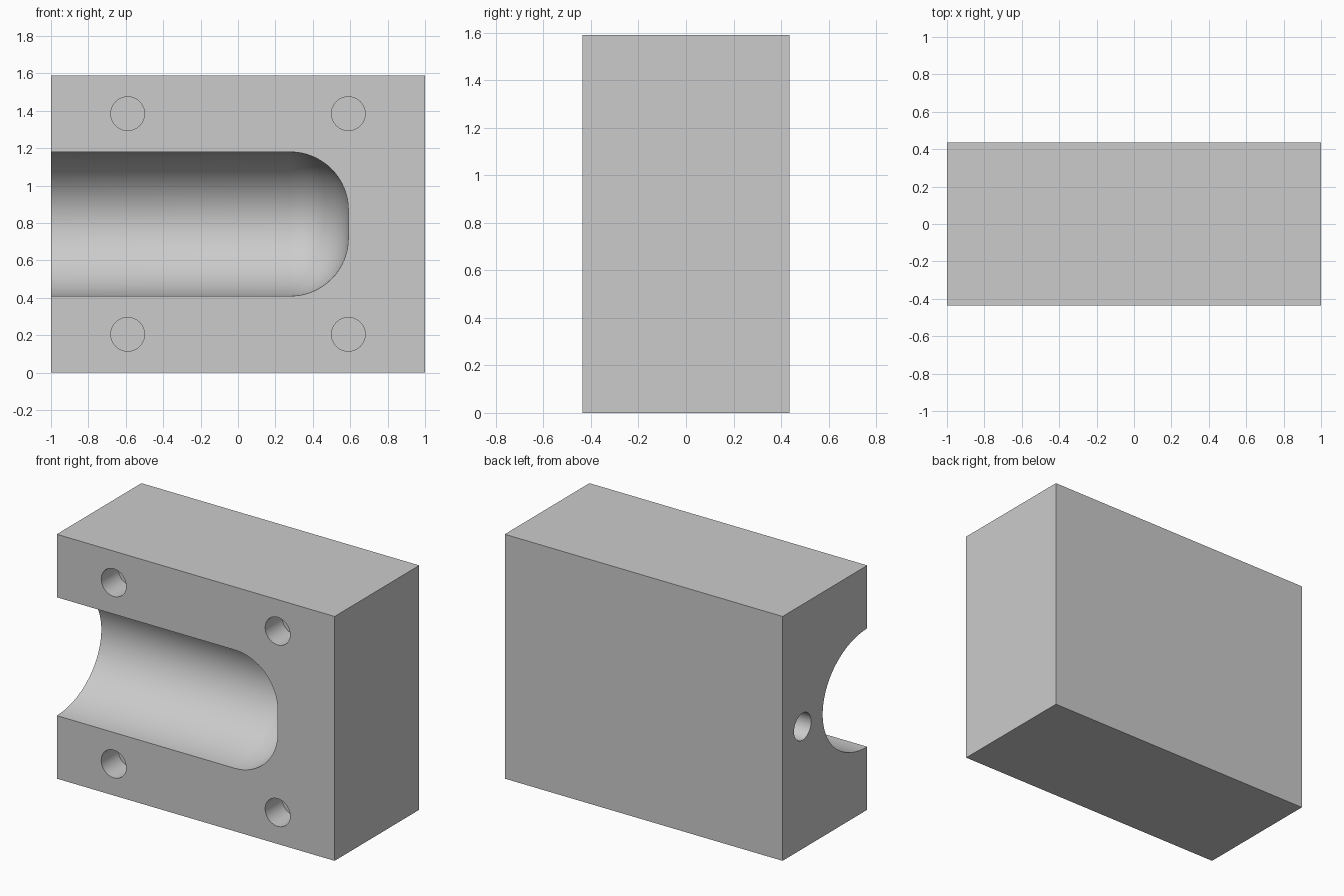
import bpy, bmesh, math
from mathutils import Matrix

WIDTH, DEPTH, HEIGHT = 2.0, 0.87, 1.59
FRONT, MID = -DEPTH / 2, HEIGHT / 2

cube = bpy.data.objects.get("Cube")
if cube:
    bpy.data.objects.remove(cube, do_unlink=True)

grey = bpy.data.materials.new("plain_grey")
grey.use_nodes = True
grey.diffuse_color = (0.6, 0.6, 0.6, 1)
grey.node_tree.nodes["Principled BSDF"].inputs["Base Color"].default_value = (0.6, 0.6, 0.6, 1)


def finish(bm, name):
    bmesh.ops.recalc_face_normals(bm, faces=bm.faces)
    mesh = bpy.data.meshes.new(name)
    bm.to_mesh(mesh)
    bm.free()
    mesh.materials.append(grey)
    obj = bpy.data.objects.new(name, mesh)
    bpy.context.collection.objects.link(obj)
    return obj


def lathe(name, profile, matrix, segments=64):
    """Closed solid turned around the x axis from (x, radius) points."""
    bm = bmesh.new()
    rings = []
    for x, r in profile:
        angles = [math.tau * i / segments for i in range(segments)]
        rings.append([bm.verts.new((x, r * math.cos(a), r * math.sin(a))) for a in angles])
    for a, b in zip(rings, rings[1:]):
        for i in range(segments):
            j = (i + 1) % segments
            bm.faces.new((a[i], a[j], b[j], b[i]))
    bm.faces.new(rings[0])
    bm.faces.new(rings[-1])
    bm.transform(matrix)
    return finish(bm, name)


# Main block
bm = bmesh.new()
bmesh.ops.create_cube(bm, size=1)
bm.transform(Matrix.Translation((0, 0, MID)) @ Matrix.Diagonal((WIDTH, DEPTH, HEIGHT, 1)))
block = finish(bm, "block")

# Trough with a rounded blind end, open at one side
RADIUS, FILLET, END = 0.385, 0.31, 0.59
profile = [(-1.2, RADIUS)]
for i in range(17):
    a = math.pi / 2 * i / 16
    profile.append((END - FILLET + FILLET * math.sin(a), RADIUS - FILLET + FILLET * math.cos(a)))
place = Matrix.Translation((0, FRONT, MID)) @ Matrix.Diagonal((1, 1.19, 1, 1))
cutters = [lathe("trough_cutter", profile, place, 96)]

# Four blind holes in the front
for x in (-0.59, 0.59):
    for z in (MID - 0.59, MID + 0.59):
        turn = Matrix.Translation((x, FRONT, z)) @ Matrix.Rotation(math.pi / 2, 4, "Z")
        cutters.append(lathe("front_hole_cutter", [(-0.1, 0.09), (0.175, 0.09)], turn))

# Blind hole in the side, behind the trough
cutters.append(lathe("side_hole_cutter", [(-0.1, 0.088), (0.8, 0.088)],
                     Matrix.Translation((-WIDTH / 2, 0.23, MID))))

# Cut everything out of the block, then drop the cutters
bpy.ops.object.select_all(action="DESELECT")
bpy.context.view_layer.objects.active = block
block.select_set(True)
for cutter in cutters:
    cutter.hide_render = True
    mod = block.modifiers.new(cutter.name, "BOOLEAN")
    mod.operation = "DIFFERENCE"
    mod.solver = "EXACT"
    mod.object = cutter
    bpy.ops.object.modifier_apply(modifier=mod.name)
    bpy.data.objects.remove(cutter, do_unlink=True)

bpy.ops.object.shade_smooth_by_angle(angle=math.radians(30))
